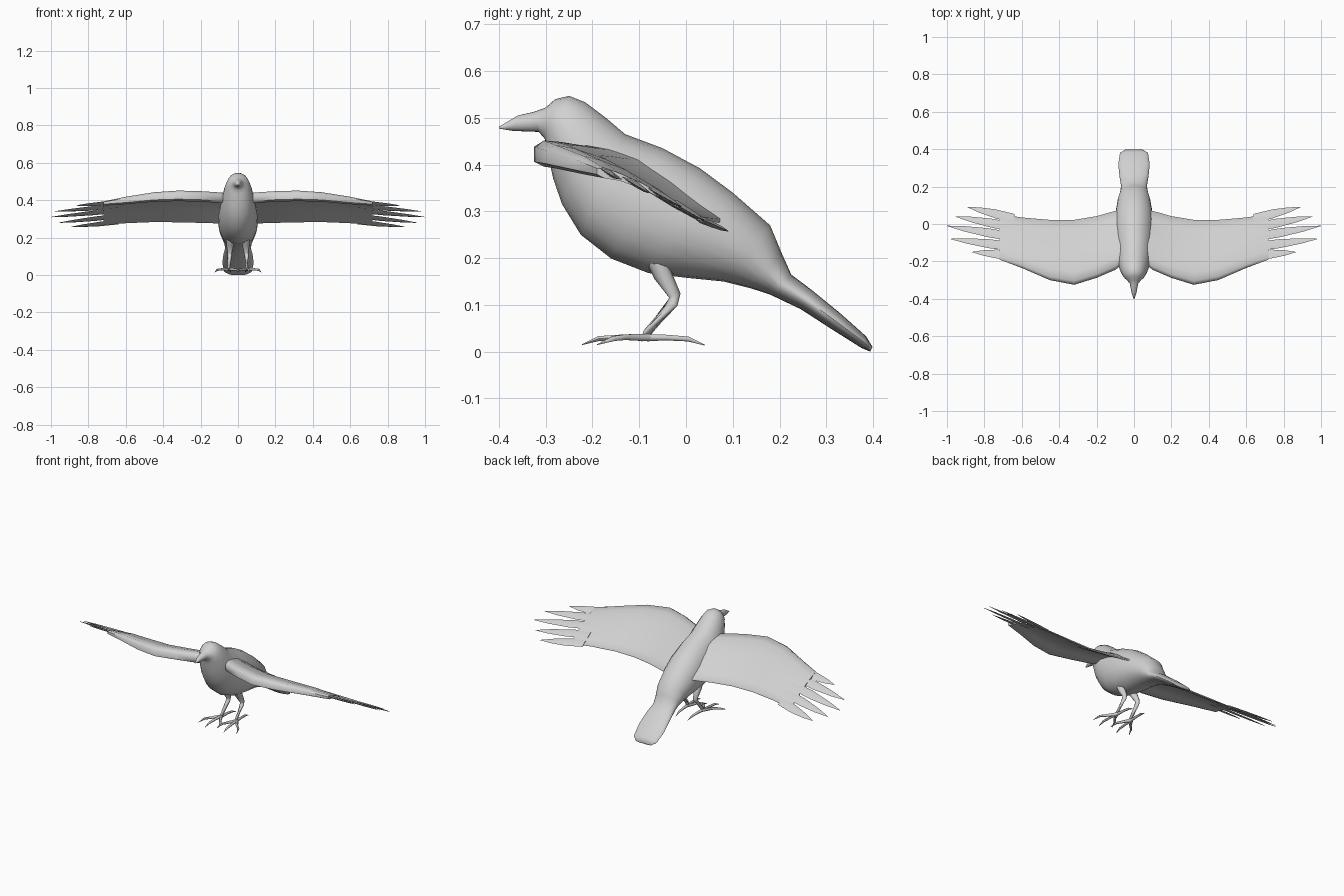
import bpy, math
from mathutils import Vector

grey = bpy.data.materials.new("plain grey")
grey.diffuse_color = (0.64, 0.64, 0.64, 1)


def loft(name, rings, angle=60):
    """Skin a list of equal closed rings and cap both ends."""
    n = len(rings[0])
    verts = [p for r in rings for p in r]
    faces = [(i * n + j, i * n + (j + 1) % n, (i + 1) * n + (j + 1) % n, (i + 1) * n + j)
             for i in range(len(rings) - 1) for j in range(n)]
    faces += [tuple(range(n))[::-1], tuple(range(len(verts) - n, len(verts)))]
    mesh = bpy.data.meshes.new(name)
    mesh.from_pydata(verts, [], faces)
    ob = bpy.data.objects.new(name, mesh)
    bpy.context.collection.objects.link(ob)
    mesh.materials.append(grey)
    bpy.ops.object.select_all(action='DESELECT')
    ob.select_set(True)
    bpy.context.view_layer.objects.active = ob
    bpy.ops.object.mode_set(mode='EDIT')
    bpy.ops.mesh.select_all(action='SELECT')
    bpy.ops.mesh.normals_make_consistent(inside=False)
    bpy.ops.object.mode_set(mode='OBJECT')
    bpy.ops.object.shade_smooth_by_angle(angle=math.radians(angle))
    return ob


def tube(name, path, radii, sides=8):
    """Round limb along a path."""
    pts = [Vector(p) for p in path]
    rings = []
    for i, p in enumerate(pts):
        d = (pts[min(i + 1, len(pts) - 1)] - pts[max(i - 1, 0)]).normalized()
        a = d.cross(Vector((0, 0, 1)) if abs(d.z) < 0.8 else Vector((1, 0, 0))).normalized()
        b = d.cross(a)
        rings.append([p + radii[i] * (a * math.cos(t) + b * math.sin(t))
                      for t in (2 * math.pi * k / sides for k in range(sides))])
    return loft(name, rings)


# Body from beak to tail: top y, top z, bottom y, bottom z, half width
body = [
    (-.400, .481, -.400, .477, .003), (-.360, .505, -.370, .472, .014),
    (-.325, .513, -.315, .470, .022), (-.300, .522, -.302, .455, .037),
    (-.280, .540, -.298, .435, .051), (-.250, .547, -.293, .410, .062),
    (-.215, .533, -.284, .370, .073), (-.175, .503, -.265, .315, .084),
    (-.130, .465, -.225, .250, .096), (-.050, .435, -.160, .199, .104),
    (.030, .392, -.080, .168, .107), (.100, .340, .000, .158, .101),
    (.180, .270, .080, .150, .087), (.205, .210, .140, .135, .074),
    (.225, .165, .180, .122, .069), (.270, .131, .245, .091, .078),
    (.330, .082, .310, .049, .084), (.385, .033, .375, .008, .075),
    (.399, .010, .394, .000, .050)]
rings = []
for yt, zt, yb, zb, w in body:
    ring = []
    for k in range(20):
        t = 2 * math.pi * k / 20
        c = (1 + math.cos(t)) / 2
        ring.append((w * math.sin(t), yb + (yt - yb) * c, zb + (zt - zb) * c))
    rings.append(ring)
loft("body", rings)

# Wing section: position along chord, height offset
section = [(0, -.02), (0, .012), (.06, .034), (.2, .045), (.4, .05), (.65, .036),
           (.85, .016), (1, .004), (1, -.004), (.85, .003), (.65, .018), (.4, .02),
           (.2, .005), (.06, -.022)]
# Wing stations: x, lead y, lead z, trail y, trail z, section scale
stations = [
    (.04, -.200, .412, .090, .280, 1), (.10, -.245, .416, .070, .280, 1),
    (.20, -.288, .423, .042, .283, 1), (.32, -.325, .426, .022, .286, 1),
    (.45, -.300, .420, .022, .287, .9), (.60, -.235, .402, .035, .280, .7),
    (.72, -.190, .387, .052, .269, .4)]
# Feathers: root y, root z, tip x, tip y, tip z
feathers = [(-.168, .386, .865, -.150, .372), (-.122, .368, .980, -.080, .340),
            (-.070, .345, 1.00, -.010, .310), (-.018, .315, .955, .040, .280),
            (.030, .283, .890, .090, .258)]
# Toes: sideways shift, forward tip y
toes = [(-.055, -.190), (.010, -.222), (.075, -.190)]

for side, s in (("right", 1), ("left", -1)):
    loft(side + "_wing",
         [[(s * x, ly + (ty - ly) * u, lz + (tz - lz) * u + h * k) for u, h in section]
          for x, ly, lz, ty, tz, k in stations])
    # Splayed wing-tip feathers
    for i, (ry, rz, tx, ty, tz) in enumerate(feathers):
        rings = []
        for f, w, th in ((0, .024, .008), (.4, .024, .007), (.75, .014, .005), (1, .001, .001)):
            x, y, z = .64 + (tx - .64) * f, ry + (ty - ry) * f, rz + (tz - rz) * f
            slope = .5 * w
            rings.append([(s * x, y - w, z + slope), (s * x, y, z + th),
                          (s * x, y + w, z - slope), (s * x, y, z - th)])
        loft(f"{side}_feather_{i + 1}", rings, 40)
    # Leg, three front toes and one back toe
    tube(side + "_leg",
         [(s * .042, -.065, .200), (s * .042, -.050, .165), (s * .044, -.024, .120),
          (s * .045, -.028, .105), (s * .048, -.085, .038), (s * .048, -.092, .028)],
         [.022, .020, .013, .012, .009, .009])
    for i, (dx, ty) in enumerate(toes):
        x = .05
        tube(f"{side}_toe_{i + 1}",
             [(s * x, -.080, .030), (s * (x + dx * .45), -.13, .031),
              (s * (x + dx * .8), ty + .035, .028), (s * (x + dx), ty, .015)],
             [.009, .007, .006, .001], 6)
    tube(side + "_back_toe",
         [(s * .05, -.095, .030), (s * .047, -.04, .030), (s * .044, .005, .027),
          (s * .04, .040, .014)], [.009, .007, .006, .001], 6)
